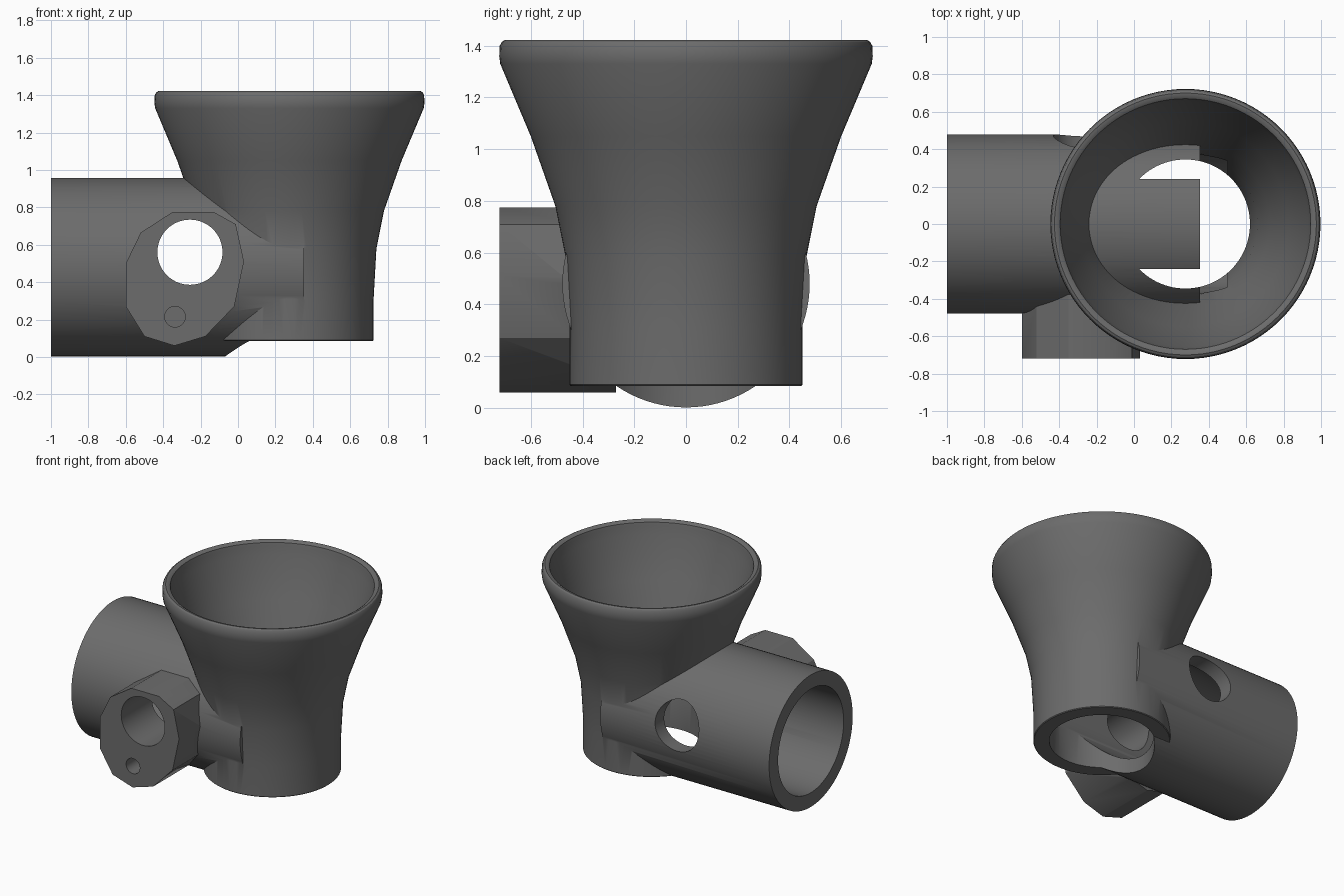
import bpy, bmesh, math
from mathutils import Matrix

if "Cube" in bpy.data.objects:
    bpy.data.objects.remove(bpy.data.objects["Cube"], do_unlink=True)

SEG = 96
FUNNEL_X = 0.275   # axis of the vertical funnel
PIPE_Z = 0.48      # axis height of the horizontal pipe

grey = bpy.data.materials.new("dark_grey")
grey.use_nodes = True
colour = (0.15, 0.15, 0.15, 1)
grey.diffuse_color = colour
grey.node_tree.nodes["Principled BSDF"].inputs["Base Color"].default_value = colour


def add_object(name, bm):
    bmesh.ops.recalc_face_normals(bm, faces=bm.faces)
    mesh = bpy.data.meshes.new(name)
    bm.to_mesh(mesh)
    bm.free()
    mesh.materials.append(grey)
    obj = bpy.data.objects.new(name, mesh)
    bpy.context.collection.objects.link(obj)
    return obj


def rod(name, axis, radius, start, end, centre):
    """Solid cylinder along an axis from start to end; centre gives the other two coordinates."""
    mid = (start + end) / 2
    place = {"X": (mid, *centre), "Y": (centre[0], mid, centre[1]), "Z": (*centre, mid)}[axis]
    turn = {"X": Matrix.Rotation(math.pi / 2, 4, "Y"),
            "Y": Matrix.Rotation(math.pi / 2, 4, "X"),
            "Z": Matrix.Identity(4)}[axis]
    bm = bmesh.new()
    bmesh.ops.create_cone(bm, cap_ends=True, segments=SEG, radius1=radius, radius2=radius,
                          depth=end - start, matrix=Matrix.Translation(place) @ turn)
    return add_object(name, bm)


def lathe(name, profile, x):
    """Closed ring made by turning a closed (radius, height) profile."""
    bm = bmesh.new()
    rings = []
    for i in range(SEG):
        a = math.tau * i / SEG
        rings.append([bm.verts.new((x + r * math.cos(a), r * math.sin(a), z)) for r, z in profile])
    n = len(profile)
    for i in range(SEG):
        here, there = rings[i], rings[(i + 1) % SEG]
        for j in range(n):
            k = (j + 1) % n
            bm.faces.new((here[j], there[j], there[k], here[k]))
    return add_object(name, bm)


def prism(name, outline, y0, y1):
    """Outline in x and z, extruded along y."""
    bm = bmesh.new()
    face = bm.faces.new([bm.verts.new((x, y0, z)) for x, z in outline])
    new = bmesh.ops.extrude_face_region(bm, geom=[face])["geom"]
    bmesh.ops.translate(bm, vec=(0, y1 - y0, 0),
                        verts=[v for v in new if isinstance(v, bmesh.types.BMVert)])
    return add_object(name, bm)


def combine(target, other, operation):
    mod = target.modifiers.new(operation, "BOOLEAN")
    mod.operation = operation
    mod.solver = "EXACT"
    mod.object = other
    bpy.context.view_layer.update()
    result = target.evaluated_get(bpy.context.evaluated_depsgraph_get())
    mesh = bpy.data.meshes.new_from_object(result)
    target.modifiers.clear()
    target.data = mesh
    bpy.data.objects.remove(other, do_unlink=True)


# Funnel wall: outside upwards, over the rounded rim, inside downwards
body = lathe("funnel_and_pipe", [
    (0.445, 0.085), (0.45, 0.09), (0.45, 0.31), (0.465, 0.58), (0.505, 0.78),
    (0.60, 1.05), (0.718, 1.33), (0.722, 1.36), (0.72, 1.40), (0.712, 1.415), (0.70, 1.422),
    (0.685, 1.42), (0.67, 1.41), (0.665, 1.39), (0.655, 1.33),
    (0.55, 1.05), (0.45, 0.78), (0.385, 0.58), (0.343, 0.31), (0.343, 0.085)], FUNNEL_X)

# Side pipe and the faceted boss on its front
combine(body, rod("pipe", "X", 0.478, -1.0, 0.352, (0, PIPE_Z)), "UNION")
boss = [(-0.35, 0.775), (-0.13, 0.775), (-0.012, 0.71), (0.032, 0.51), (-0.02, 0.27),
        (-0.175, 0.11), (-0.34, 0.06), (-0.50, 0.11), (-0.60, 0.27), (-0.60, 0.50), (-0.52, 0.665)]
combine(body, prism("boss", boss, -0.72, -0.27), "UNION")

# Bores: pipe, funnel throat, cross hole and small blind hole
cutters = [
    rod("pipe_bore", "X", 0.375, -1.1, 0.50, (0, PIPE_Z)),
    rod("throat_bore", "Z", 0.345, -0.1, 0.893, (FUNNEL_X, 0)),
    rod("cross_hole", "Y", 0.174, -0.8, 0.6, (-0.257, 0.56)),
    rod("small_hole", "Y", 0.055, -0.8, -0.47, (-0.337, 0.215)),
]
for cutter in cutters:
    cutter.hide_render = True
    combine(body, cutter, "DIFFERENCE")

# Smooth shading with sharp edges kept
bpy.ops.object.select_all(action="DESELECT")
body.select_set(True)
bpy.context.view_layer.objects.active = body
bpy.ops.object.shade_smooth_by_angle(angle=math.radians(30))
